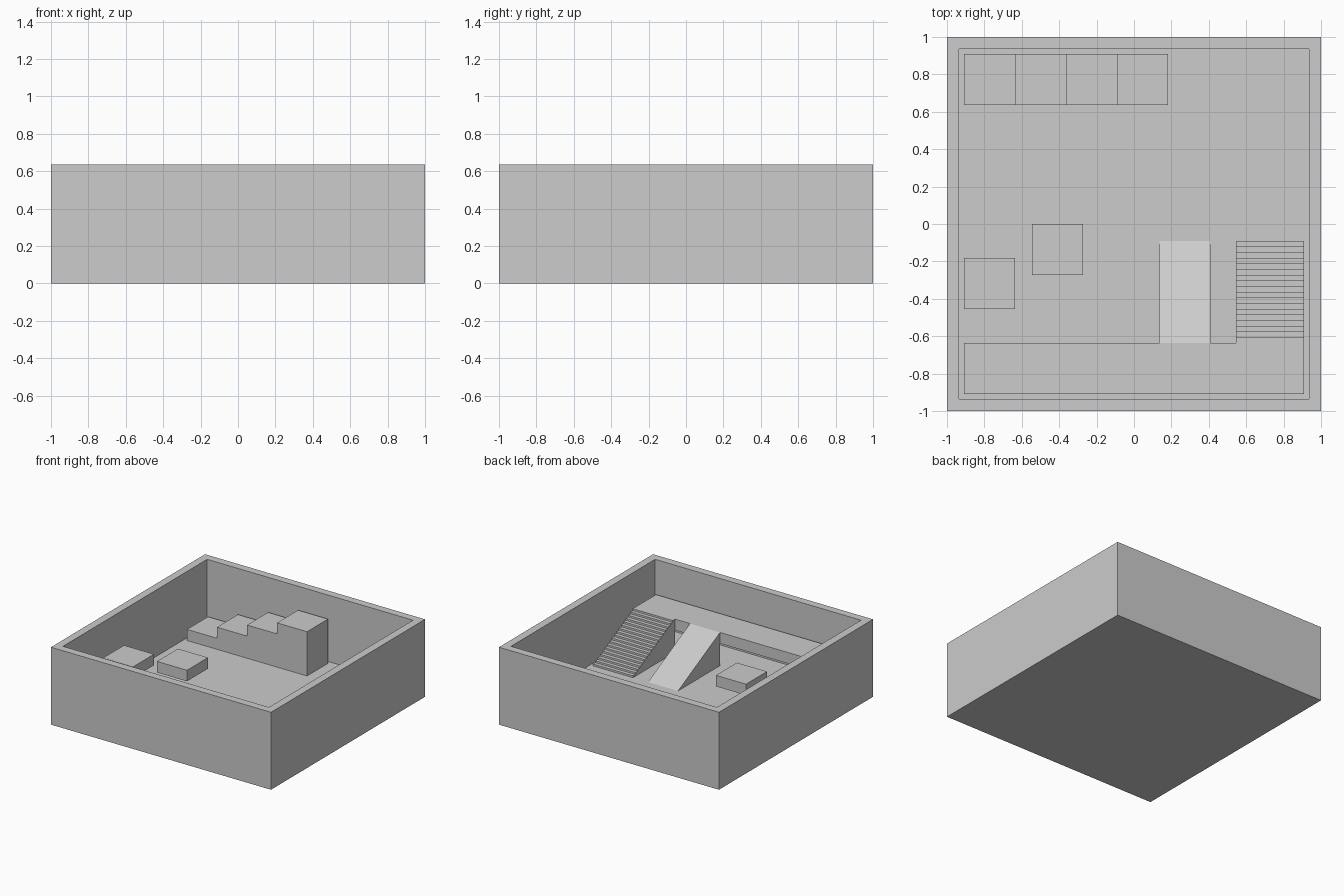
import bpy
import bmesh

U = 1 / 11            # layout module: the model is 22 modules wide
STEPS = 18

if "Cube" in bpy.data.objects:
    bpy.data.objects.remove(bpy.data.objects["Cube"], do_unlink=True)

grey = bpy.data.materials.new("plain_grey")
grey.use_nodes = True
grey.diffuse_color = (0.604, 0.604, 0.604, 1)
grey.node_tree.nodes["Principled BSDF"].inputs["Base Color"].default_value = grey.diffuse_color


def finish(name, bm):
    """Turn a bmesh in module units into a grey object."""
    bmesh.ops.scale(bm, vec=(U, U, U), verts=bm.verts)
    bmesh.ops.recalc_face_normals(bm, faces=bm.faces)
    mesh = bpy.data.meshes.new(name)
    bm.to_mesh(mesh)
    bm.free()
    mesh.materials.append(grey)
    obj = bpy.data.objects.new(name, mesh)
    bpy.context.collection.objects.link(obj)
    return obj


def prism(name, profile, axis, start, end):
    """Extrude a closed profile along x (profile is y, z) or y (profile is x, z)."""
    bm = bmesh.new()
    if axis == "x":
        points = [(start, a, b) for a, b in profile]
        move = (end - start, 0, 0)
    else:
        points = [(a, start, b) for a, b in profile]
        move = (0, end - start, 0)
    face = bm.faces.new([bm.verts.new(p) for p in points])
    new = bmesh.ops.extrude_face_region(bm, geom=[face], use_keep_orig=True)["geom"]
    bmesh.ops.translate(bm, vec=move, verts=[v for v in new if isinstance(v, bmesh.types.BMVert)])
    return finish(name, bm)


def box(name, x0, x1, y0, y1, z0, z1):
    return prism(name, [(x0, z0), (x1, z0), (x1, z1), (x0, z1)], "y", y0, y1)


# Open tray: a block whose top is inset for the rim and pushed down to the floor
bm = bmesh.new()
bmesh.ops.create_cube(bm, size=1)
bmesh.ops.scale(bm, vec=(22, 22, 7), verts=bm.verts)
bmesh.ops.translate(bm, vec=(0, 0, 3.5), verts=bm.verts)
top = max(bm.faces, key=lambda f: f.calc_center_median().z)
bmesh.ops.inset_region(bm, faces=[top], thickness=1)
inner = bmesh.ops.extrude_discrete_faces(bm, faces=[top])["faces"][0]
# bridge the rim to the sunken floor
rim = [e for e in bm.edges if e.is_boundary]
bmesh.ops.translate(bm, vec=(0, 0, -6), verts=inner.verts)
bmesh.ops.bridge_loops(bm, edges=rim)
finish("walled_tray", bm)

# Raised walkway along the front wall
box("walkway", -10, 10, -10, -7, 3, 4)

# Ramp and staircase from the floor up to the walkway
prism("ramp", [(-7, 1), (-1, 1), (-7, 4)], "x", 1.5, 4.5)

run, rise = 6 / STEPS, 3 / STEPS
stairs = [(-7, 1), (-1, 1)]
for i in range(STEPS):
    z = 1 + (i + 1) * rise
    stairs += [(-1 - i * run, z), (-1 - (i + 1) * run, z)]
prism("staircase", stairs, "x", 6, 10)

# Four blocks climbing along the back wall
climb = [(-10, 1)]
for i in range(4):
    climb += [(-10 + 3 * i, 2 + i), (-7 + 3 * i, 2 + i)]
climb.append((2, 1))
prism("stepped_blocks", climb, "y", 7, 10)

# Floating platforms
box("wall_platform", -10, -7, -5, -2, 3, 4)
box("middle_platform", -6, -3, -3, 0, 3, 4)
